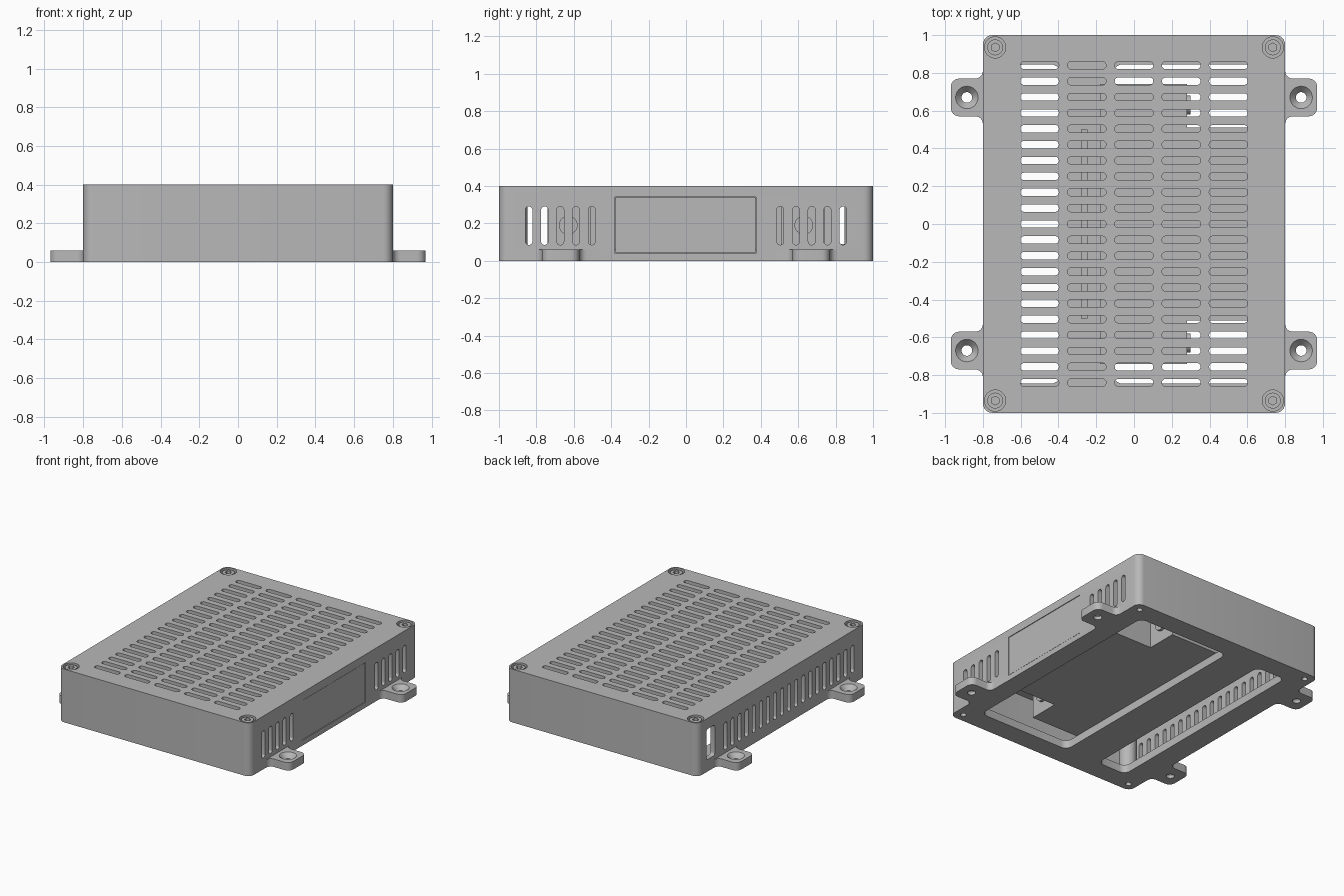
import bpy, bmesh, math
from mathutils import Vector, Matrix

cube = bpy.data.objects.get("Cube")
if cube:
    bpy.data.objects.remove(cube, do_unlink=True)

grey = bpy.data.materials.new("plain_grey")
grey.use_nodes = True
colour = (0.48, 0.48, 0.48, 1)
grey.diffuse_color = colour
grey.node_tree.nodes["Principled BSDF"].inputs["Base Color"].default_value = colour


def rounded(corners, steps=6):
    """Outline with a tangent arc at each (u, v, radius) corner, convex or concave."""
    out = []
    for i, (u, v, r) in enumerate(corners):
        p = Vector((u, v))
        a = (Vector(corners[i - 1][:2]) - p).normalized()
        b = (Vector(corners[(i + 1) % len(corners)][:2]) - p).normalized()
        if r == 0:
            out.append(p)
            continue
        # right-angle corners: arc centre lies along both edges
        c = p + (a + b) * r
        for k in range(steps + 1):
            t = k / steps * math.pi / 2
            out.append(c - b * r * math.cos(t) - a * r * math.sin(t))
    return out


def rect(u0, u1, v0, v1, r=0):
    return rounded([(u0, v0, r), (u1, v0, r), (u1, v1, r), (u0, v1, r)])


def prism(bm, outline, lo, hi, axis="Z"):
    def place(p, w):
        return (p[0], p[1], w) if axis == "Z" else (w, p[0], p[1])
    low = [bm.verts.new(place(p, lo)) for p in outline]
    top = [bm.verts.new(place(p, hi)) for p in outline]
    n = len(low)
    bm.faces.new(low[::-1])
    bm.faces.new(top)
    for i in range(n):
        j = (i + 1) % n
        bm.faces.new((low[i], low[j], top[j], top[i]))


def cylinder(bm, x, y, z0, z1, r0, r1=None, sides=32):
    bmesh.ops.create_cone(bm, cap_ends=True, segments=sides, radius1=r0,
                          radius2=r0 if r1 is None else r1, depth=z1 - z0,
                          matrix=Matrix.Translation((x, y, (z0 + z1) / 2)))


def finish(bm, name):
    bmesh.ops.remove_doubles(bm, verts=bm.verts, dist=1e-5)
    bmesh.ops.recalc_face_normals(bm, faces=bm.faces)
    mesh = bpy.data.meshes.new(name)
    bm.to_mesh(mesh)
    bm.free()
    mesh.materials.append(grey)
    ob = bpy.data.objects.new(name, mesh)
    bpy.context.collection.objects.link(ob)
    return ob


def cut(target, bm):
    tool = finish(bm, "cutter")
    tool.hide_render = True
    mod = target.modifiers.new("cut", "BOOLEAN")
    mod.operation, mod.solver, mod.object = "DIFFERENCE", "EXACT", tool
    bpy.context.view_layer.objects.active = target
    bpy.ops.object.modifier_apply(modifier=mod.name)
    bpy.data.objects.remove(tool, do_unlink=True)


CORNERS = [(sx * 0.735, sy * 0.935) for sx in (-1, 1) for sy in (-1, 1)]
TABS = [(sx * 0.885, sy * 0.67) for sx in (-1, 1) for sy in (-1, 1)]
PITCH = 0.084
parts = []

# Lid: open shell with walls and top
bm = bmesh.new()
prism(bm, rect(-0.8, 0.8, -1, 1, 0.05), 0.06, 0.4)
lid = finish(bm, "lid")
bm = bmesh.new()
prism(bm, rect(-0.765, 0.765, -0.965, 0.965, 0.02), 0, 0.365)
cut(lid, bm)

# Ventilation slots in the top and the two long sides
bm = bmesh.new()
for row in range(-10, 11):
    y = row * PITCH
    for col in range(-2, 3):
        x = col * 0.25
        prism(bm, rect(x - 0.102, x + 0.102, y - 0.0195, y + 0.0195, 0.0185), 0.34, 0.45)
    slot = rect(y - 0.0185, y + 0.0185, 0.085, 0.29, 0.0175)
    if abs(row) >= 6:
        prism(bm, slot, 0.74, 0.85, "X")
    if row < 9:
        prism(bm, slot, -0.85, -0.74, "X")
# Cable window at the rear end of the right wall
prism(bm, rect(0.8, 0.9, 0.09, 0.32, 0.02), -0.85, -0.74, "X")
for x, y in CORNERS:
    cylinder(bm, x, y, 0.375, 0.45, 0.056)
cut(lid, bm)
parts.append(lid)

# Base plate outline with four fillet-rooted mounting tabs
side = [(0.8, -1, 0.05)]
for y in (-0.67, 0.67):
    side += [(0.8, y - 0.1, 0.04), (0.97, y - 0.1, 0.045),
             (0.97, y + 0.1, 0.045), (0.8, y + 0.1, 0.04)]
side.append((0.8, 1, 0.05))
outline = side + [(-x, -y, r) for x, y, r in side]
bm = bmesh.new()
prism(bm, rounded(outline), 0, 0.06)
base = finish(bm, "base_plate")

# Base openings, screw holes and countersunk mounting holes
bm = bmesh.new()
prism(bm, rect(-0.63, -0.39, -0.845, 0.845, 0.05), -0.1, 0.1)
prism(bm, rect(-0.11, 0.65, -0.845, 0.845, 0.05), -0.1, 0.1)
for x, y in CORNERS:
    cylinder(bm, x, y, -0.1, 0.1, 0.02)
for x, y in TABS:
    cylinder(bm, x, y, -0.1, 0.1, 0.028)
cut(base, bm)
bm = bmesh.new()
for x, y in TABS:
    cylinder(bm, x, y, 0.02, 0.065, 0.024, 0.064)
cut(base, bm)
parts.append(base)

# Terminal opening through the left wall and the base edge
for ob in (lid, base):
    bm = bmesh.new()
    prism(bm, rect(-0.38, 0.375, 0.04, 0.34), 0.72, 0.85, "X")
    cut(ob, bm)

# Terminal panel nearly filling the opening
bm = bmesh.new()
prism(bm, rect(-0.377, 0.372, 0.043, 0.337), 0.73, 0.798, "X")
parts.append(finish(bm, "terminal_panel"))

# Stepped power unit inside the case
bm = bmesh.new()
steps = [(-0.18, -0.74), (0.28, -0.74), (0.28, -0.51), (0.73, -0.51),
         (0.73, 0.51), (0.28, 0.51), (0.28, 0.74), (-0.18, 0.74)]
prism(bm, steps, 0.06, 0.335)
parts.append(finish(bm, "power_unit"))

# Round fasteners on the step faces of the unit
bm = bmesh.new()
for y in (-0.63, 0.63):
    ring = [(y + 0.05 * math.cos(k * math.pi / 12), 0.19 + 0.05 * math.sin(k * math.pi / 12))
            for k in range(24)]
    prism(bm, ring, 0.275, 0.3, "X")
parts.append(finish(bm, "unit_fasteners"))

# Low rib standing on the base beside the unit
bm = bmesh.new()
prism(bm, rect(-0.28, -0.245, -0.5, 0.5), 0.05, 0.14)
parts.append(finish(bm, "base_rib"))

# Corner posts that take the lid screws
bm = bmesh.new()
for x, y in CORNERS:
    cylinder(bm, x * 0.96, y * 0.97, 0.055, 0.37, 0.06)
posts = finish(bm, "corner_posts")
bm = bmesh.new()
for x, y in CORNERS:
    cylinder(bm, x, y, 0, 0.2, 0.02)
cut(posts, bm)
parts.append(posts)

# Lid screws with hexagonal sockets
bm = bmesh.new()
for x, y in CORNERS:
    cylinder(bm, x, y, 0.35, 0.393, 0.042)
screws = finish(bm, "lid_screws")
bm = bmesh.new()
for x, y in CORNERS:
    cylinder(bm, x, y, 0.37, 0.42, 0.023, sides=6)
cut(screws, bm)
parts.append(screws)

# Smooth the rounded surfaces, keep edges sharp
bpy.ops.object.select_all(action="DESELECT")
for ob in parts:
    ob.select_set(True)
bpy.context.view_layer.objects.active = lid
bpy.ops.object.shade_smooth_by_angle(angle=math.radians(30))
